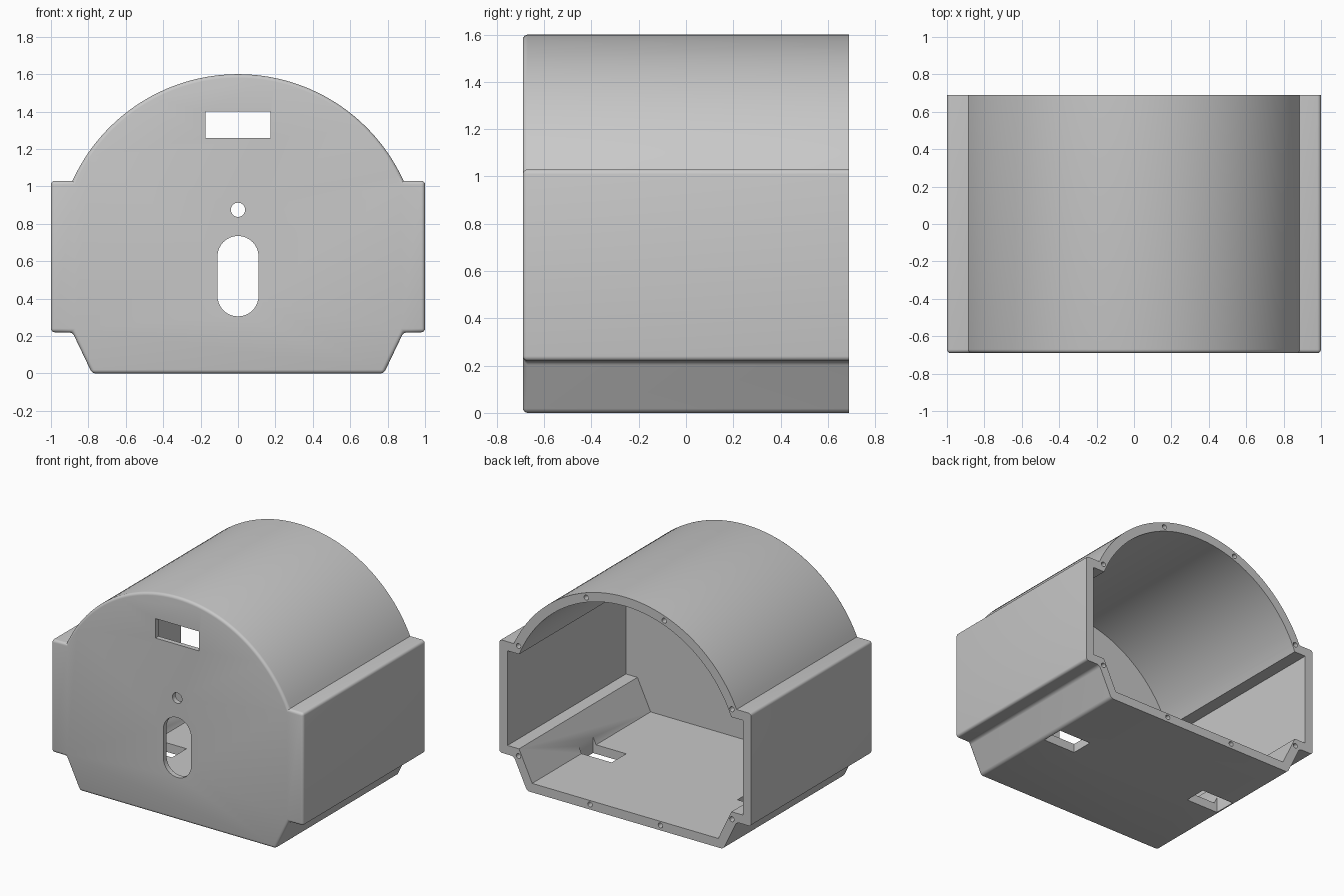
import bpy, bmesh, math

cube = bpy.data.objects.get("Cube")
if cube:
    bpy.data.objects.remove(cube, do_unlink=True)

HALF_DEPTH = 0.69
WALL = 0.065
FRONT_WALL = 0.036
ARC_Z, ARC_R = 0.628, 0.972

# One plain grey plastic
grey = bpy.data.materials.new("grey_plastic")
grey.use_nodes = True
colour = (0.58, 0.58, 0.58, 1)
grey.diffuse_color = colour
grey.node_tree.nodes["Principled BSDF"].inputs["Base Color"].default_value = colour


def section(inset, segments=56):
    """Cross-section in x, z: flat floor, sloped chines, side boxes, arched roof."""
    r = ARC_R - inset
    ledge = 1.03 - inset
    low = 0.22 + inset
    slope = 0.105 / 0.22
    shift = inset * math.hypot(1, slope)

    def chine(z):
        return 0.78 - shift + slope * z

    right = [(chine(inset), inset), (chine(low), low), (1 - inset, low), (1 - inset, ledge)]
    start = math.asin((ledge - ARC_Z) / r)
    roof = []
    for i in range(segments + 1):
        a = start + (math.pi - 2 * start) * i / segments
        roof.append((r * math.cos(a), ARC_Z + r * math.sin(a)))
    return right + roof + [(-x, z) for x, z in reversed(right)]


def prism(name, points, y0, y1):
    """Extrude an x, z outline from y0 to y1."""
    bm = bmesh.new()
    face = bm.faces.new([bm.verts.new((x, y0, z)) for x, z in points])
    moved = bmesh.ops.extrude_face_region(bm, geom=[face])["geom"]
    bmesh.ops.translate(bm, vec=(0, y1 - y0, 0),
                        verts=[v for v in moved if isinstance(v, bmesh.types.BMVert)])
    bmesh.ops.recalc_face_normals(bm, faces=bm.faces)
    mesh = bpy.data.meshes.new(name)
    bm.to_mesh(mesh)
    bm.free()
    mesh.materials.append(grey)
    obj = bpy.data.objects.new(name, mesh)
    bpy.context.collection.objects.link(obj)
    return obj


def rectangle(x0, x1, z0, z1):
    return [(x0, z0), (x1, z0), (x1, z1), (x0, z1)]


def capsule(cx, z0, z1, r, n=16):
    """Vertical slot outline; a circle when z0 equals z1."""
    pts = []
    for centre, start in ((z1, 0), (z0, math.pi)):
        for i in range(n + (z0 != z1)):
            a = start + math.pi * i / n
            pts.append((cx + r * math.cos(a), centre + r * math.sin(a)))
    return pts


def cut(target, cutter):
    cutter.hide_render = True
    mod = target.modifiers.new("cut", 'BOOLEAN')
    mod.operation = 'DIFFERENCE'
    mod.solver = 'EXACT'
    mod.object = cutter
    bpy.context.view_layer.objects.active = target
    bpy.ops.object.modifier_apply(modifier=mod.name)
    bpy.data.objects.remove(cutter, do_unlink=True)


# Outer body
housing = prism("housing", section(0), -HALF_DEPTH, HALF_DEPTH)

# Round the front rim and the long corners, leaving the roof seam and back rim sharp
bm = bmesh.new()
bm.from_mesh(housing.data)
rounded = []
for e in bm.edges:
    ys = [v.co.y for v in e.verts]
    front_rim = max(ys) < 0
    lengthwise = min(ys) < 0 < max(ys)
    x, z = abs(e.verts[0].co.x), e.verts[0].co.z
    corner = lengthwise and (z < 0.5 or x > 0.99)
    if front_rim or corner:
        rounded.append(e)
bmesh.ops.bevel(bm, geom=rounded, offset=0.02, segments=4, profile=0.5,
                affect='EDGES', clamp_overlap=False)
bm.to_mesh(housing.data)
bm.free()

# Hollow inside, open at the back
cut(housing, prism("cavity", section(WALL), -HALF_DEPTH + FRONT_WALL, HALF_DEPTH + 0.1))

# Front openings: display window, small round hole, tall slot
for name, outline in (
    ("window_cutter", rectangle(-0.173, 0.173, 1.26, 1.4)),
    ("round_hole_cutter", capsule(0, 0.875, 0.875, 0.038)),
    ("slot_cutter", capsule(0, 0.415, 0.625, 0.11)),
):
    cut(housing, prism(name, outline, -HALF_DEPTH - 0.1, -HALF_DEPTH + 0.1))

# Floor slots and back rim screw holes, mirrored left and right
rim_holes = [(0.31, 1.514), (0.848, 1.022), (0.848, 0.232), (0.28, 0.036)]
for side in (-1, 1):
    x0, x1 = sorted((side * 0.5, side * 0.762))
    cut(housing, prism("floor_slot_cutter", rectangle(x0, x1, -0.1, 0.16), -0.035, 0.13))
    for x, z in rim_holes:
        cut(housing, prism("screw_hole_cutter", capsule(side * x, z, z, 0.018, 8),
                           HALF_DEPTH - 0.12, HALF_DEPTH + 0.05))

# Smooth curves, sharp edges
bpy.ops.object.select_all(action='DESELECT')
housing.select_set(True)
bpy.context.view_layer.objects.active = housing
bpy.ops.object.shade_smooth_by_angle(angle=math.radians(30))
